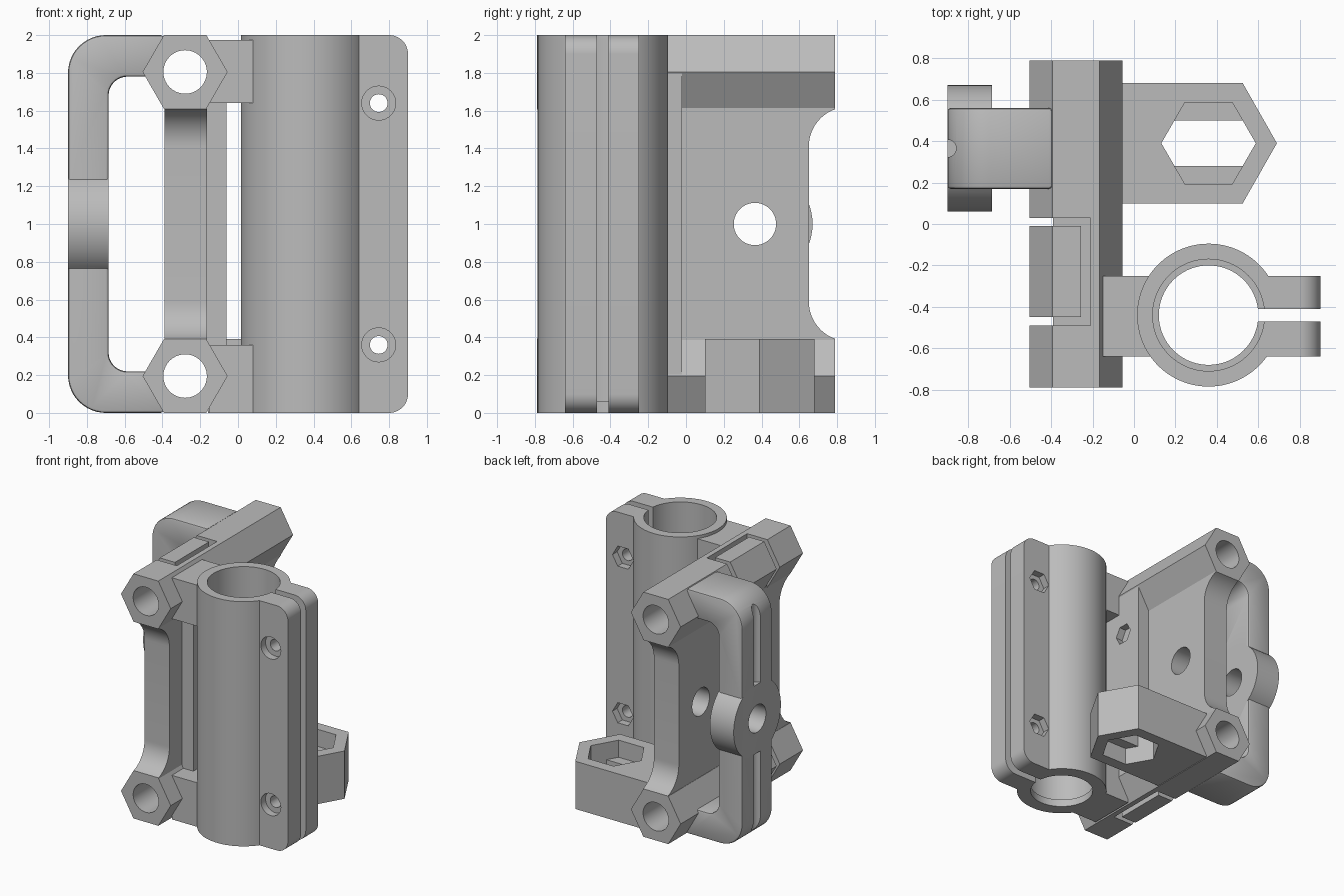
import bpy, bmesh
from math import cos, sin, pi, radians
from mathutils import Vector

if "Cube" in bpy.data.objects:
    bpy.data.objects.remove(bpy.data.objects["Cube"])

grey = bpy.data.materials.new("plain grey")
grey.use_nodes = True
COLOUR = (0.5, 0.5, 0.5, 1)
grey.diffuse_color = COLOUR
grey.node_tree.nodes["Principled BSDF"].inputs["Base Color"].default_value = COLOUR


def prism(name, pts, axis, a, b):
    """Extrude a 2D outline along an axis from a to b."""
    place = {"X": lambda u, v, t: (t, u, v),
             "Y": lambda u, v, t: (u, t, v),
             "Z": lambda u, v, t: (u, v, t)}[axis]
    bm = bmesh.new()
    face = bm.faces.new([bm.verts.new(place(u, v, a)) for u, v in pts])
    ext = bmesh.ops.extrude_face_region(bm, geom=[face])
    moved = [g for g in ext["geom"] if isinstance(g, bmesh.types.BMVert)]
    bmesh.ops.translate(bm, verts=moved, vec=Vector(place(0, 0, b - a)))
    bmesh.ops.recalc_face_normals(bm, faces=bm.faces)
    me = bpy.data.meshes.new(name)
    bm.to_mesh(me)
    bm.free()
    me.materials.append(grey)
    ob = bpy.data.objects.new(name, me)
    bpy.context.collection.objects.link(ob)
    return ob


def arc(u, v, r, start, end, n=12):
    return [(u + r * cos(radians(start + (end - start) * i / n)),
             v + r * sin(radians(start + (end - start) * i / n))) for i in range(n + 1)]


def ring(u, v, r, n=64, turn=0):
    return [(u + r * cos(turn + 2 * pi * i / n), v + r * sin(turn + 2 * pi * i / n))
            for i in range(n)]


def rect(u0, u1, v0, v1):
    return [(u0, v0), (u1, v0), (u1, v1), (u0, v1)]


def box(name, x0, x1, y0, y1, z0, z1):
    return prism(name, rect(x0, x1, y0, y1), "Z", z0, z1)


def apply(ob, mod):
    bpy.ops.object.select_all(action="DESELECT")
    bpy.context.view_layer.objects.active = ob
    ob.select_set(True)
    bpy.ops.object.modifier_apply(modifier=mod.name)


def combine(ob, other, op="DIFFERENCE"):
    """Boolean with a helper, then drop the helper."""
    mod = ob.modifiers.new("boolean", "BOOLEAN")
    mod.operation, mod.solver, mod.object = op, "EXACT", other
    apply(ob, mod)
    bpy.data.objects.remove(other)


def soften(ob):
    bpy.ops.object.select_all(action="DESELECT")
    bpy.context.view_layer.objects.active = ob
    ob.select_set(True)
    bpy.ops.object.shade_smooth_by_angle(angle=radians(28))


# Hexagonal rod sleeves with a strap channel on the outer side
for name, z in (("lower_sleeve", 0.195), ("upper_sleeve", 1.805)):
    sleeve = prism(name, ring(-0.28, z, 0.225, 6), "Y", -0.79, 0.79)
    combine(sleeve, prism("bore", ring(-0.28, z, 0.115), "Y", -1, 1))
    channel = box("channel", -0.6, -0.21, -0.49, 0.03, z - 0.3, z + 0.3)
    combine(channel, box("core", -0.7, -0.255, -0.45, -0.01, z - 0.4, z + 0.4))
    combine(sleeve, channel)
    soften(sleeve)

# Web plate between the sleeves, with concave ends
e, c, r = 0.79, 0.86, 0.21
quarter = arc(c, 1.41, r, 180, 109.5)
end = [(u, 2 - v) for u, v in reversed(quarter)] + quarter
outline = [(e, 0.37)] + end + [(e, 1.63)]
outline += [(-u, v) for u, v in reversed(outline)]
web = prism("web_plate", outline, "X", -0.39, -0.165)
combine(web, prism("hole", ring(0.365, 1, 0.112), "X", -1, 1))
soften(web)

# Raised pad on the inner side, with a nut pocket
pad = box("web_pad", -0.164, -0.06, -0.49, -0.02, 0.195, 1.805)
combine(pad, prism("pocket", ring(-0.2, 1.45, 0.085, 6), "X", -0.12, 0))

# Bridges from the sleeves to the bearing clamp
for name, z0, z1 in (("lower_bridge", 0, 0.36), ("upper_bridge", 1.64, 1.975)):
    box(name, -0.15, 0.09, -0.64, -0.25, z0, z1)

# Split bearing clamp
cx, cy = 0.36, -0.44
clamp = prism("bearing_clamp", ring(cx, cy, 0.345, 96), "Z", 0, 2)
ears = prism("ears", [(0.4, 0)] + arc(0.8, 0.1, 0.1, -90, 0) + arc(0.8, 1.9, 0.1, 0, 90)
             + [(0.4, 2)], "Y", -0.64, -0.25)
combine(clamp, ears, "UNION")
combine(clamp, prism("lip_bore", ring(cx, cy, 0.24, 96), "Z", -1, 3))
combine(clamp, prism("main_bore", ring(cx, cy, 0.27, 96), "Z", 0.06, 3))
combine(clamp, box("slit", cx, 1, -0.47, -0.41, -1, 3))
for z in (0.36, 1.64):
    combine(clamp, prism("screw_hole", ring(0.745, z, 0.047, 32), "Y", -1, 0))
    combine(clamp, prism("head_recess", ring(0.745, z, 0.09, 32), "Y", -1, -0.58))
    combine(clamp, prism("nut_recess", ring(0.745, z, 0.095, 6), "Y", -0.31, 0))
soften(clamp)

# Nut arm on the lower sleeve
arm = prism("nut_arm", [(-0.16, 0.1), (0.525, 0.1), (0.69, 0.39), (0.525, 0.68), (-0.16, 0.68)],
            "Z", 0, 0.39)
for z0, z1 in ((-1, 0.14), (0.25, 1)):
    combine(arm, prism("hex_pocket", ring(0.36, 0.39, 0.228, 6), "Z", z0, z1))
through = prism("through", ring(0.36, 0.39, 0.228, 6), "Z", -1, 1)
combine(through, box("band", 0, 1, 0.28, 0.5, -2, 2), "INTERSECT")
combine(arm, through)

# Rounded handle-like loop with a round boss
loop = prism("belt_loop", [(-0.395, 2)] + arc(-0.7, 1.8, 0.2, 90, 180)
             + arc(-0.7, 0.2, 0.2, 180, 270) + [(-0.395, 0)], "Y", 0.17, 0.56)
combine(loop, prism("opening", [(-0.3, 1.78)] + arc(-0.585, 1.68, 0.1, 90, 180)
                    + arc(-0.585, 0.32, 0.1, 180, 270) + [(-0.3, 0.22)], "Y", 0, 1))
bev = loop.modifiers.new("bevel", "BEVEL")
bev.width, bev.segments, bev.limit_method, bev.angle_limit = 0.015, 2, "ANGLE", radians(40)
apply(loop, bev)
combine(loop, prism("boss", ring(0.365, 1, 0.305), "X", -0.9, -0.685), "UNION")
combine(loop, prism("boss_hole", ring(0.365, 1, 0.112), "X", -1, -0.6))
for z0, z1 in ((-0.1, 0.72), (1.28, 2.1)):
    combine(loop, prism("groove", ring(-0.9, 0.365, 0.042, 24), "Z", z0, z1))
soften(loop)
